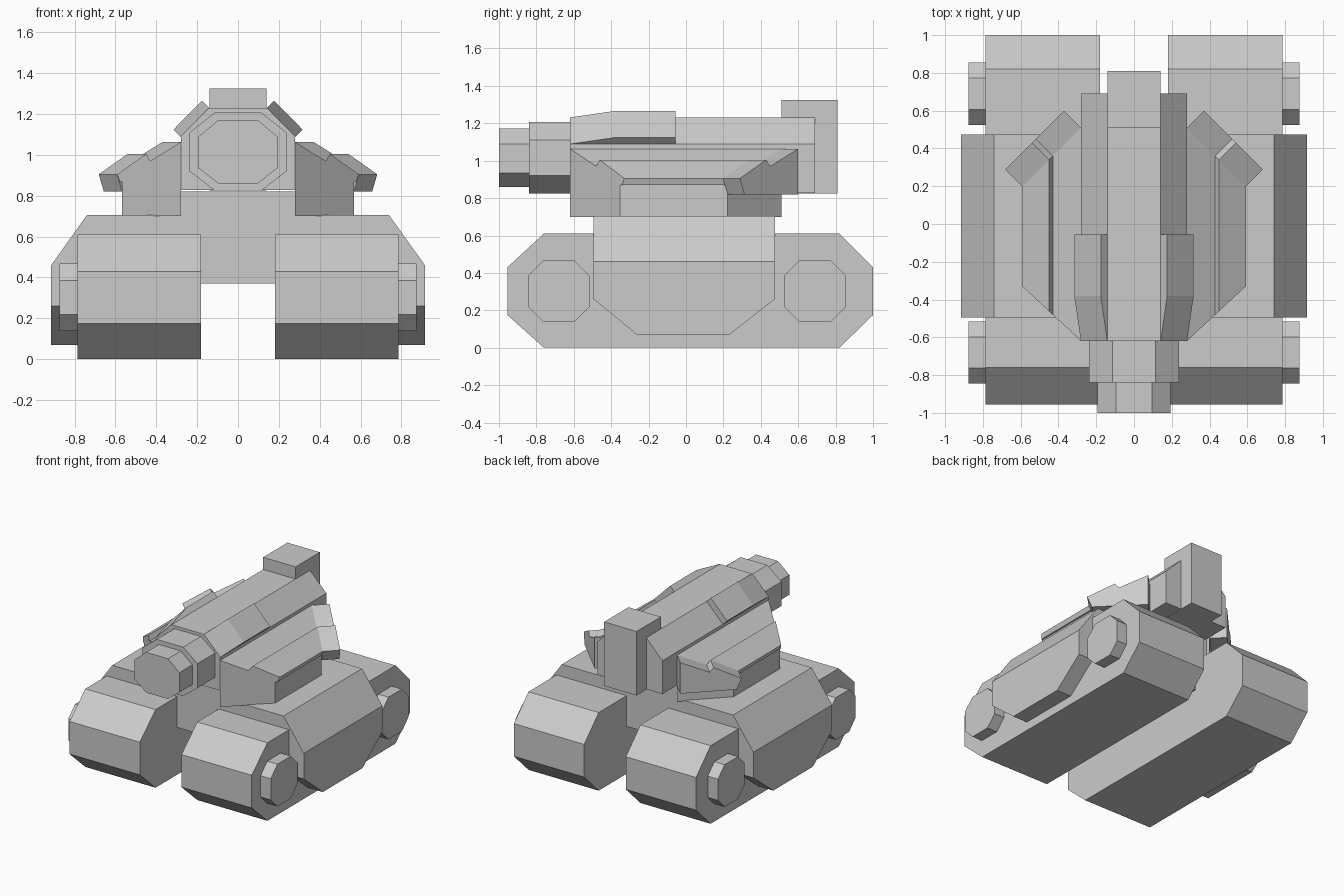
import bpy, bmesh

if "Cube" in bpy.data.objects:
    bpy.data.objects.remove(bpy.data.objects["Cube"])


def loft(name, rings, mirror=False):
    """Closed solid through matching vertex rings; optional mirror across x."""
    bm = bmesh.new()
    loops = [[bm.verts.new(p) for p in ring] for ring in rings]
    n = len(loops[0])
    for a, b in zip(loops, loops[1:]):
        for i in range(n):
            j = (i + 1) % n
            bm.faces.new((a[i], a[j], b[j], b[i]))
    bm.faces.new(loops[0])
    bm.faces.new(loops[-1])
    bmesh.ops.recalc_face_normals(bm, faces=bm.faces)
    mesh = bpy.data.meshes.new(name)
    bm.to_mesh(mesh)
    bm.free()
    ob = bpy.data.objects.new(name, mesh)
    bpy.context.collection.objects.link(ob)
    if mirror:
        mod = ob.modifiers.new("Mirror", 'MIRROR')
        mod.use_axis[0] = True
        mod.use_mirror_merge = False
    return ob


def along_x(name, yz, x0, x1):
    """Side profile extruded in x, mirrored to the other side."""
    return loft(name, [[(x, y, z) for y, z in yz] for x in (x0, x1)], True)


def along_y(name, half, y0, y1):
    """Right half of a front profile, completed by symmetry, extruded in y."""
    xz = half + [(-x, z) for x, z in reversed(half)]
    return loft(name, [[(x, y, z) for x, z in xz] for y in (y0, y1)])


def octagon(cy, cz, r, c):
    return [(cy - r, cz - c), (cy - c, cz - r), (cy + c, cz - r), (cy + r, cz - c),
            (cy + r, cz + c), (cy + c, cz + r), (cy - c, cz + r), (cy - r, cz + c)]


# Tracks and wheel hubs
along_x("track", [(-.955, .175), (-.76, 0), (.82, 0), (1, .175),
                  (1, .43), (.82, .61), (-.76, .61), (-.955, .43)], .18, .787)
for name, y in (("front_hub", -.68), ("rear_hub", .69)):
    along_x(name, octagon(y, .302, .165, .083), .78, .875)

# Hull with sloped shoulders and side skirts
along_y("hull", [(.79, .37), (.79, .46), (.915, .46), (.74, .705)], -.495, .475)
along_x("side_skirt", [(-.495, .46), (-.495, .26), (-.26, .068), (.23, .068),
                       (.475, .26), (.475, .46)], .77, .915)

# Turret base and stepped side armour with diagonal ends
along_y("turret_base", [(.29, .70), (.29, .82)], -.495, .475)
roof = [(.592, .905), (.45, 1.005), (.43, .97), (.28, 1.063)]
wall = [(.28, .70), (.567, .70), (.567, .87), (.58, .87)] + roof


def front_y(x):
    return -.62 + (x - .28) * .93


def back_y(x):
    return .51 - (x - .28)


loft("turret_side", [[(x, f(x), z) for x, z in wall] for f in (front_y, back_y)], True)

# Rear armour overhang, pushed out along the diagonal
lip = [(.28, .82), (.567, .82)] + roof
loft("rear_armour", [[(x + d, back_y(x) + d, z) for x, z in lip] for d in (0, .09)], True)

# Gun housing, rear block and stepped barrel
along_y("gun_housing", [(.28, .828), (.28, 1.088), (.14, 1.23)], -.62, .69)
along_y("rear_block", [(.14, .825), (.14, 1.325)], .51, .81)
along_y("barrel_collar", [(.115, .825), (.237, .92), (.237, 1.11), (.115, 1.207)], -.84, -.6)
along_y("muzzle", [(.095, .858), (.193, .935), (.193, 1.09), (.095, 1.172)], -1, -.82)

# Wedge-nosed plates on the housing chamfers
plate = []
for y, d in ((-.62, .001), (-.38, .036), (-.055, .036)):
    plate.append([(.14, y, 1.23), (.14 + d, y, 1.23 + d),
                  (.28 + d, y, 1.088 + d), (.28, y, 1.088)])
loft("housing_plate", plate, True)
